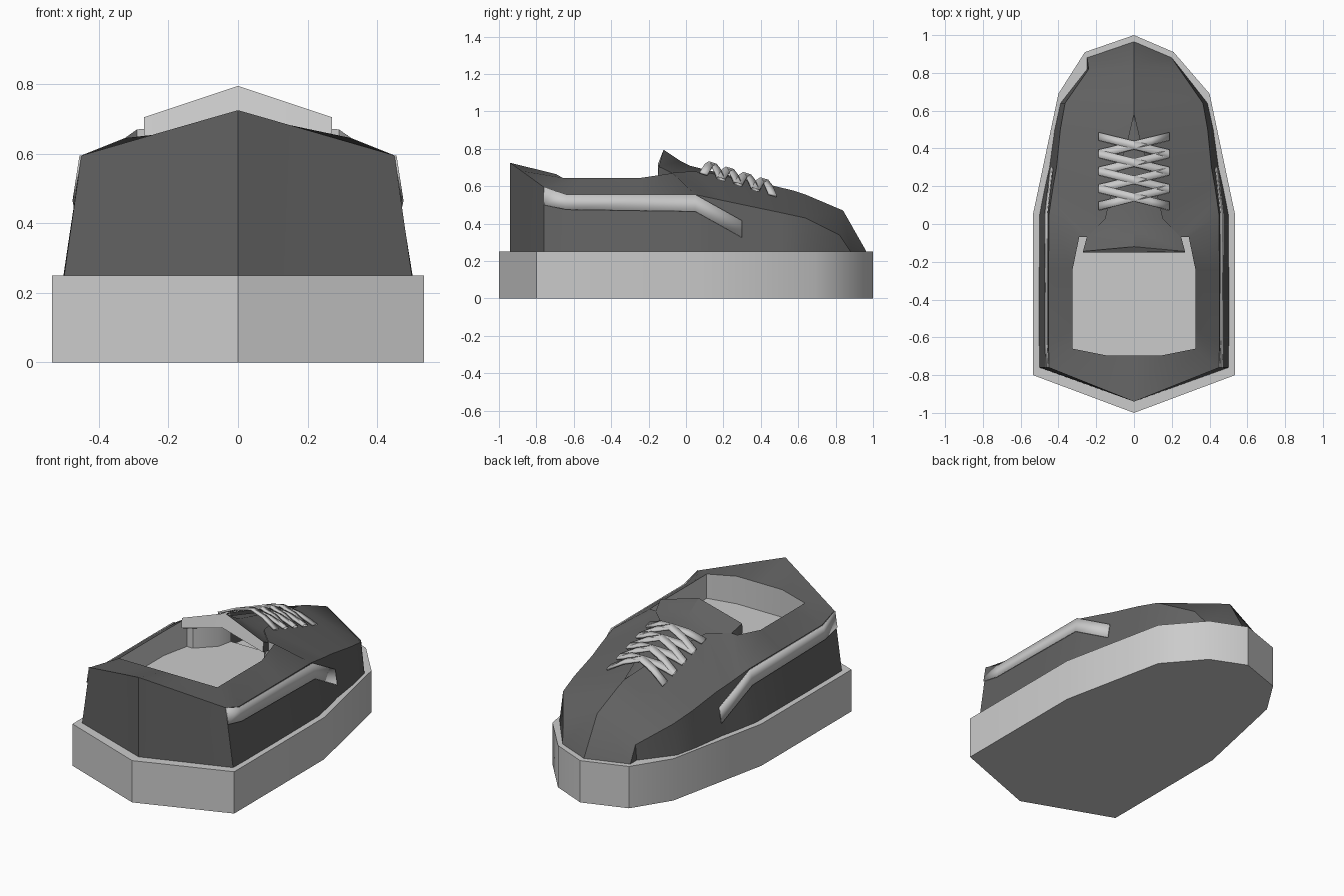
import bpy, bmesh, math

if "Cube" in bpy.data.objects:
    bpy.data.objects.remove(bpy.data.objects["Cube"])


def material(name, v):
    m = bpy.data.materials.new(name)
    m.diffuse_color = (v, v, v, 1)
    m.use_nodes = True
    m.node_tree.nodes["Principled BSDF"].inputs["Base Color"].default_value = m.diffuse_color
    return m


DARK = material("dark grey upper", 0.12)
LIGHT = material("light grey trim", 0.6)


def finish(name, bm, mat, angle=35, thick=0):
    bmesh.ops.remove_doubles(bm, verts=bm.verts, dist=0.0005)
    me = bpy.data.meshes.new(name)
    bm.to_mesh(me)
    bm.free()
    me.materials.append(mat)
    ob = bpy.data.objects.new(name, me)
    bpy.context.collection.objects.link(ob)
    bpy.ops.object.select_all(action='DESELECT')
    ob.select_set(True)
    bpy.context.view_layer.objects.active = ob
    bpy.ops.object.shade_smooth_by_angle(angle=math.radians(angle))
    if thick:
        mod = ob.modifiers.new("thickness", 'SOLIDIFY')
        mod.thickness = thick
        mod.offset = 0
    return ob


def skin(name, rows, mat, thick=0, angle=35):
    """Quads between rows of points on the right side, mirrored to the left."""
    bm = bmesh.new()
    for side in (1, -1):
        def place(p):
            x, y, z = p
            # the left toe corner is slightly wider
            if side < 0 and y > 0.86:
                x *= 1.24
            return bm.verts.new((side * x, y, z))
        for a, b in zip(rows, rows[1:]):
            for i in range(len(a) - 1):
                quad = []
                for p in (a[i], a[i + 1], b[i + 1], b[i]):
                    if p not in quad:
                        quad.append(p)
                if len(quad) > 2:
                    bm.faces.new([place(p) for p in quad][::side])
    return finish(name, bm, mat, angle, thick)


# Sole: extruded outline
bm = bmesh.new()
outline = [(0, -1), (0.535, -0.8), (0.535, 0.05), (0.4, 0.69), (0.21, 0.91), (0, 1),
           (-0.26, 0.91), (-0.4, 0.69), (-0.535, 0.05), (-0.535, -0.8)]
base = bm.faces.new([bm.verts.new((x, y, 0)) for x, y in outline])
top = bmesh.ops.extrude_face_region(bm, geom=[base])
bmesh.ops.translate(bm, vec=(0, 0, 0.25),
                    verts=[v for v in top['geom'] if isinstance(v, bmesh.types.BMVert)])
bmesh.ops.recalc_face_normals(bm, faces=bm.faces)
finish("sole", bm, LIGHT)

# Upper: stations from heel to toe, each a ridge point and a rim / crown point
stations = [
    ((0, -0.94, 0.725), (0, -0.695, 0.665)),
    ((0.15, -0.88, 0.682), (0.15, -0.695, 0.665)),
    ((0.45, -0.76, 0.595), (0.325, -0.66, 0.645)),
    ((0.452, -0.64, 0.556), (0.325, -0.55, 0.645)),
    ((0.452, -0.24, 0.556), (0.325, -0.24, 0.645)),
    ((0.45, 0.05, 0.555), (0.29, -0.07, 0.67)),
    ((0.44, 0.12, 0.54), (0.25, -0.07, 0.672)),
    ((0.428, 0.2, 0.523), (0.15, 0.03, 0.68)),
    ((0.41, 0.3, 0.502), (0.13, 0.12, 0.672)),
    ((0.39, 0.5, 0.46), (0.03, 0.45, 0.607)),
    ((0.365, 0.64, 0.43), (0, 0.58, 0.575)),
    ((0.365, 0.64, 0.43), (0, 0.64, 0.555)),
    ((0.24, 0.82, 0.34), (0, 0.84, 0.47)),
    ((0.2, 0.88, 0.25), (0, 0.84, 0.47)),
    ((0, 0.965, 0.25), (0, 0.84, 0.47)),
]
ridge = [s[0] for s in stations]
rim = [s[1] for s in stations]
# the wall flares outward down to the sole
foot = [(x * (1 + 0.11 * min(1, (z - 0.25) / 0.305)), y, 0.25) for x, y, z in ridge]
skin("upper_wall", [foot, ridge], DARK)
skin("upper_top", [ridge, rim], DARK)

# Liner and insole inside the ankle opening
mouth = rim[:9]
skin("liner", [mouth, [(x, y, 0.5) for x, y, z in mouth],
               [(0, y, 0.5) for x, y, z in mouth]], LIGHT)

# Tongue: centre line and edge line, with a thin underside
centre = [(0, -0.12, 0.795), (0, -0.03, 0.735), (0, 0.02, 0.71),
          (0, 0.1, 0.69), (0, 0.45, 0.605), (0, 0.58, 0.566)]
edge = [(0.27, -0.145, 0.705), (0.25, -0.07, 0.668), (0.17, 0.02, 0.665),
        (0.16, 0.1, 0.65), (0.06, 0.45, 0.58), (0.01, 0.58, 0.56)]
drop = [0.07, 0.05, 0.04, 0.03, 0.02, 0.02]
under_c = [(0, y, z - d) for (x, y, z), d in zip(centre, drop)]
under_e = [(x, y, z - d) for (x, y, z), d in zip(edge, drop)]
under_c[0] = (0, -0.15, 0.72)
under_e[0] = (0.27, -0.15, 0.645)
skin("tongue", [under_c, under_e, edge, centre], DARK)
skin("tongue_end", [[under_c[0], under_e[0]], [centre[0], edge[0]]], LIGHT)

# Side stripes: thin plates following the side wall
def on_wall(y, z):
    return (0.506 - 0.2 * max(0, y - 0.05) - 0.155 * (z - 0.25), y, z)


stripe = [(-0.76, 0.595, 0.5), (-0.64, 0.556, 0.475), (0.05, 0.555, 0.465),
          (0.3, 0.415, 0.325)]
skin("side_stripes", [[on_wall(y, lo) for y, hi, lo in stripe],
                      [on_wall(y, hi) for y, hi, lo in stripe]], LIGHT, 0.006)

# Laces: four crossed pairs of arched ribbons
bm = bmesh.new()
for k in range(4):
    for side in (1, -1):
        pairs = []
        for i in range(5):
            t = i / 4
            y = 0.095 + 0.092 * (k + t)
            arch = 0.068 * (1 - abs(2 * t - 1)) + (0.012 if i in (1, 3) else 0)
            x = side * (t - 0.5) * 0.37
            pairs.append([bm.verts.new((x, y + w, 0.697 - 0.31 * (y + w) + arch))
                          for w in (-0.021, 0.021)])
        for p, q in zip(pairs, pairs[1:]):
            bm.faces.new([p[0], q[0], q[1], p[1]][::side])
finish("laces", bm, LIGHT, 20, 0.012)
